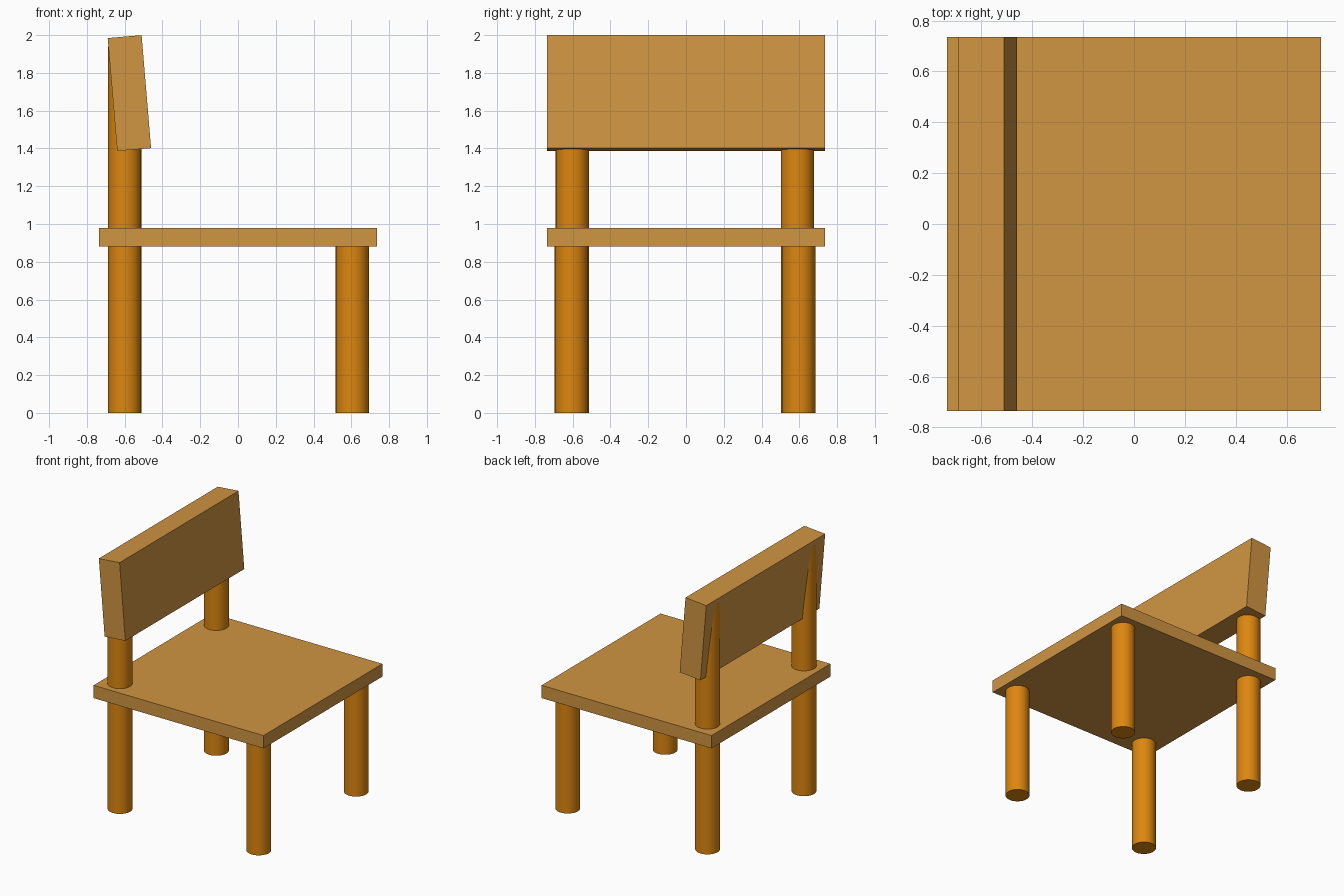
import bpy
from math import radians

if "Cube" in bpy.data.objects:
    bpy.data.objects.remove(bpy.data.objects["Cube"])


def material(name, rgb):
    mat = bpy.data.materials.new(name)
    mat.diffuse_color = (*rgb, 1)
    mat.use_nodes = True
    mat.node_tree.nodes["Principled BSDF"].inputs["Base Color"].default_value = mat.diffuse_color
    return mat


plank_wood = material("plank_wood", (0.63, 0.30, 0.055))
leg_wood = material("leg_wood", (0.72, 0.24, 0.005))


def plank(name, size, location, tilt=0):
    bpy.ops.mesh.primitive_cube_add(size=1, location=location)
    obj = bpy.context.object
    obj.name = name
    obj.scale = size
    bpy.ops.object.transform_apply(location=False, rotation=False, scale=True)
    obj.rotation_euler.y = radians(tilt)
    obj.data.materials.append(plank_wood)


def leg(name, x, y, top):
    bpy.ops.mesh.primitive_cylinder_add(vertices=32, radius=0.088, depth=top,
                                        location=(x, y, top / 2))
    obj = bpy.context.object
    obj.name = name
    obj.data.materials.append(leg_wood)
    bpy.ops.object.shade_smooth_by_angle(angle=radians(30))


# Square seat and slightly reclined backrest
plank("seat", (1.47, 1.47, 0.10), (0, 0, 0.93))
plank("backrest", (0.18, 1.47, 0.60), (-0.575, 0, 1.693), tilt=-4.8)

# Short front legs stop under the seat; rear legs rise into the backrest
for side, y_front, y_rear in (("right", -0.607, -0.602), ("left", 0.597, 0.59)):
    leg("front_leg_" + side, 0.605, y_front, 0.89)
    leg("rear_leg_" + side, -0.60, y_rear, 1.94)
